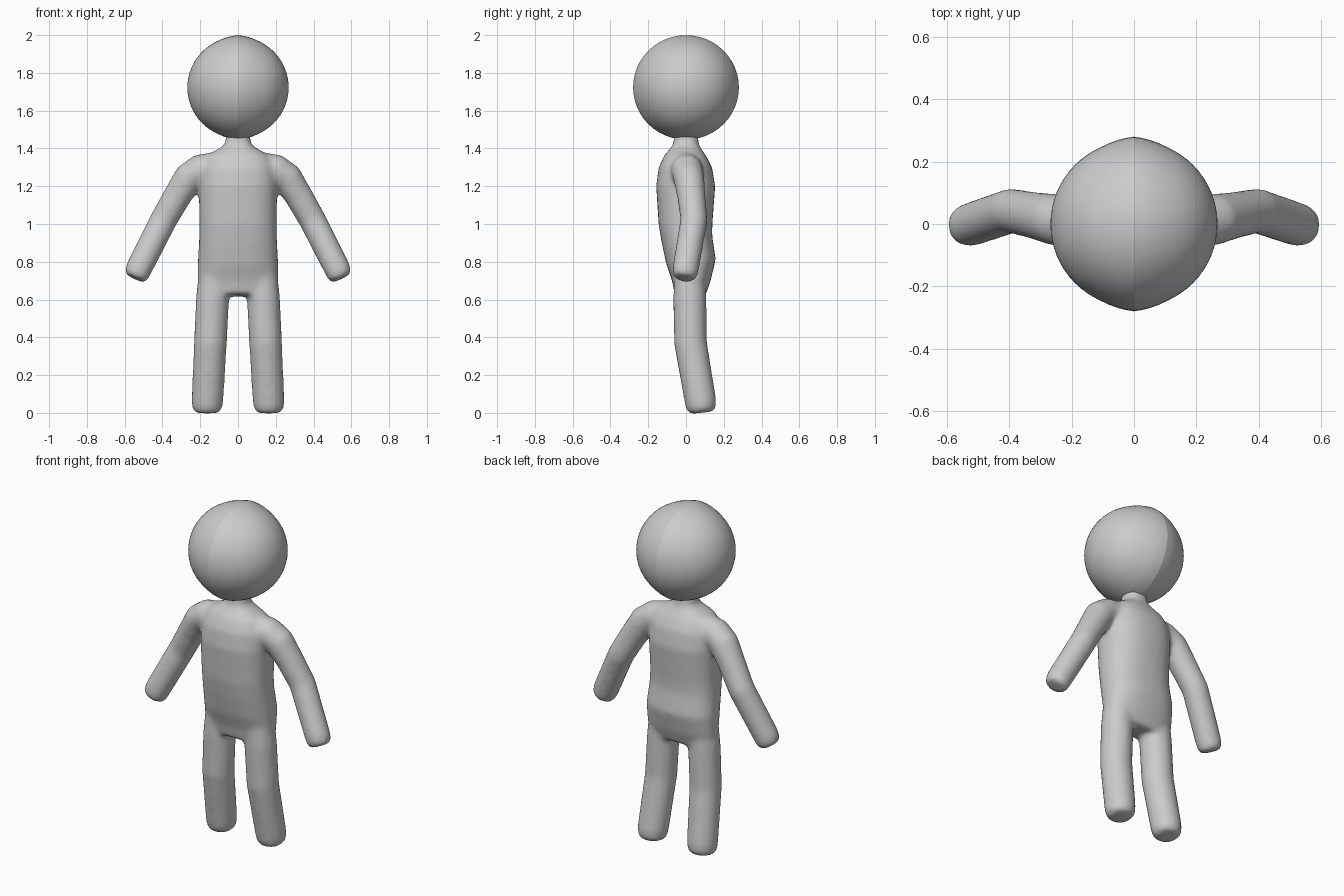
import bpy, bmesh, math
from mathutils import Vector

if "Cube" in bpy.data.objects:
    bpy.data.objects.remove(bpy.data.objects["Cube"])

N = 32


def tube(bm, rings, power=2.0):
    """Capped tube through rings of (centre, radius_x, radius_y)."""
    centres = [Vector(c) for c, _, _ in rings]
    loops = []
    for i, (_, rx, ry) in enumerate(rings):
        d = (centres[min(i + 1, len(rings) - 1)] - centres[max(i - 1, 0)]).normalized()
        v = Vector((0, 1, 0))
        v = (v - d * v.dot(d)).normalized()
        u = v.cross(d)
        loop = []
        for k in range(N):
            c, s = math.cos(math.tau * k / N), math.sin(math.tau * k / N)
            a = math.copysign(abs(c) ** (2 / power), c) * rx
            b = math.copysign(abs(s) ** (2 / power), s) * ry
            loop.append(bm.verts.new(centres[i] + u * a + v * b))
        loops.append(loop)
    for p, q in zip(loops, loops[1:]):
        for k in range(N):
            bm.faces.new((p[k], p[(k + 1) % N], q[(k + 1) % N], q[k]))
    bm.faces.new(loops[0])
    bm.faces.new(loops[-1])


def limb(bm, points, side):
    """Round limb with a softened end, mirrored by side."""
    tube(bm, [((x * side, y, z), r, r) for x, y, z, r in points])


def finish(bm, name):
    bmesh.ops.recalc_face_normals(bm, faces=bm.faces[:])
    me = bpy.data.meshes.new(name)
    bm.to_mesh(me)
    bm.free()
    ob = bpy.data.objects.new(name, me)
    bpy.context.collection.objects.link(ob)
    return ob


# Body: torso, arms and legs fused into one soft skin
bm = bmesh.new()
torso = [  # z, front y, back y, half width
    (1.50, -0.06, 0.06, 0.06), (1.42, -0.068, 0.068, 0.07),
    (1.395, -0.085, 0.085, 0.11), (1.36, -0.115, 0.11, 0.17),
    (1.30, -0.145, 0.138, 0.20), (1.20, -0.158, 0.155, 0.208),
    (1.00, -0.145, 0.14, 0.204), (0.92, -0.13, 0.14, 0.206),
    (0.80, -0.105, 0.158, 0.213), (0.70, -0.075, 0.13, 0.215),
    (0.62, -0.06, 0.10, 0.20)]
tube(bm, [((0, (f + b) / 2, z), w, (b - f) / 2) for z, f, b, w in torso], 2.4)
arm = [(0.13, 0.0, 1.30, 0.08), (0.20, 0.005, 1.285, 0.085),
       (0.26, 0.015, 1.245, 0.082), (0.32, 0.028, 1.15, 0.075),
       (0.395, 0.042, 1.02, 0.072), (0.525, -0.002, 0.763, 0.07),
       (0.541, -0.007, 0.725, 0.065), (0.547, -0.009, 0.712, 0.05)]
leg = [(0.122, 0.02, 0.80, 0.08), (0.135, 0.02, 0.60, 0.088),
       (0.146, 0.024, 0.37, 0.087), (0.162, 0.077, 0.06, 0.084),
       (0.164, 0.081, 0.02, 0.078), (0.164, 0.083, 0.001, 0.06)]
for side in (1, -1):
    limb(bm, arm, side)
    limb(bm, leg, side)
body = finish(bm, "body")
remesh = body.modifiers.new("fuse", 'REMESH')
remesh.mode = 'VOXEL'
remesh.voxel_size = 0.012
remesh.use_smooth_shade = True
smooth = body.modifiers.new("soften", 'SMOOTH')
smooth.factor = 0.5
smooth.iterations = 14

# Head: sphere with poles on x and a raised seam around the middle
bm = bmesh.new()
bmesh.ops.create_uvsphere(bm, u_segments=48, v_segments=32, radius=0.268)
for v in bm.verts:
    x, y, z = v.co.z, v.co.y, -v.co.x
    k = 1 + 0.045 * max(0, 1 - abs(x) / 0.11)
    v.co = (x, y * k, z * (1 + (k - 1) * 0.7) + 1.723)
head = finish(bm, "head")
for p in head.data.polygons:
    p.use_smooth = True
for e in head.data.edges:
    e.use_edge_sharp = all(abs(head.data.vertices[i].co.x) < 1e-4 for i in e.vertices)
